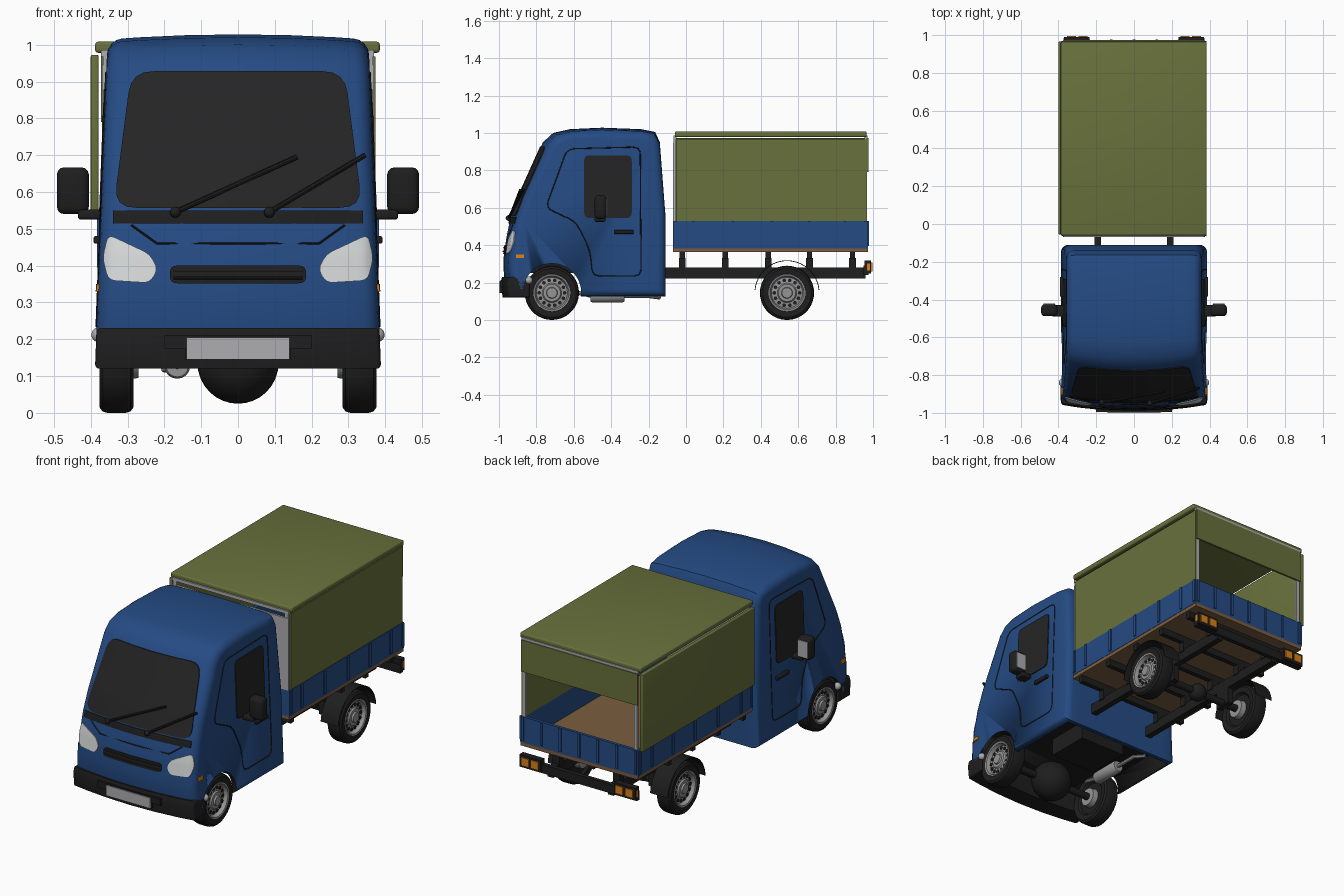
import bpy, bmesh, math
from mathutils import Vector, Matrix
from mathutils.bvhtree import BVHTree

if "Cube" in bpy.data.objects:
    bpy.data.objects.remove(bpy.data.objects["Cube"])


def material(name, r, g, b):
    m = bpy.data.materials.new(name)
    m.use_nodes = True
    m.diffuse_color = (r, g, b, 1)
    m.node_tree.nodes["Principled BSDF"].inputs["Base Color"].default_value = (r, g, b, 1)
    return m


BLUE = material("blue_paint", .018, .07, .23)
BLACK = material("black_plastic", .013, .013, .013)
GLASS = material("dark_glass", .018, .018, .018)
OLIVE = material("olive_canvas", .14, .165, .045)
WOOD = material("brown_wood", .2, .11, .05)
GREY = material("light_grey", .42, .42, .44)
STEEL = material("wheel_steel", .3, .3, .3)
LAMP = material("headlight_white", .68, .7, .7)
ORANGE = material("orange_lens", .7, .22, .01)
SIDES = (("left", 1), ("right", -1))


def finish(name, bm, *mats):
    bmesh.ops.recalc_face_normals(bm, faces=bm.faces)
    me = bpy.data.meshes.new(name)
    bm.to_mesh(me)
    bm.free()
    for m in mats:
        me.materials.append(m)
    me.shade_smooth()
    me.set_sharp_from_angle(angle=.6)
    ob = bpy.data.objects.new(name, me)
    bpy.context.collection.objects.link(ob)
    return ob


def box(name, xs, ys, zs, mat, bevel=0):
    bm = bmesh.new()
    lo, hi = (Vector(p) for p in zip(*(sorted(a) for a in (xs, ys, zs))))
    bmesh.ops.create_cube(bm, size=1)
    for v in bm.verts:
        v.co = (lo + hi) / 2 + v.co * (hi - lo)
    if bevel:
        bmesh.ops.bevel(bm, geom=bm.edges[:], offset=bevel, segments=3, profile=.5, affect='EDGES')
    return finish(name, bm, mat)


def lathe(name, profile, centre, side, mat, n=36):
    """Revolve (radius, offset) points about the x axis."""
    bm = bmesh.new()
    vs = [bm.verts.new((side * x, r, 0)) for r, x in profile]
    es = [bm.edges.new(p) for p in zip(vs, vs[1:])]
    bmesh.ops.spin(bm, geom=vs + es, axis=(1, 0, 0), cent=(0, 0, 0), angle=math.tau, steps=n)
    bmesh.ops.remove_doubles(bm, verts=bm.verts, dist=.0005)
    bmesh.ops.translate(bm, verts=bm.verts, vec=centre)
    return finish(name, bm, mat)


def sphere(name, centre, r, mat):
    bm = bmesh.new()
    bmesh.ops.create_uvsphere(bm, u_segments=24, v_segments=16, radius=r,
                              matrix=Matrix.Translation(centre))
    return finish(name, bm, mat)


def tube(name, pts, r, mat, cyclic=False):
    cu = bpy.data.curves.new(name, 'CURVE')
    cu.dimensions, cu.bevel_depth, cu.bevel_resolution = '3D', r, 2
    cu.use_fill_caps = True
    sp = cu.splines.new('POLY')
    sp.points.add(len(pts) - 1)
    sp.use_cyclic_u = cyclic
    for p, q in zip(sp.points, pts):
        p.co = (*q, 1)
    tmp = bpy.data.objects.new(name + "_path", cu)
    bm = bmesh.new()
    bm.from_mesh(tmp.to_mesh())
    bpy.data.objects.remove(tmp)
    return finish(name, bm, mat)


def rounded(pts, r):
    """Round the corners of a flat outline."""
    out, pts = [], [Vector(p) for p in pts]
    for i, p in enumerate(pts):
        a, b = pts[i - 1] - p, pts[(i + 1) % len(pts)] - p
        a, b = (p + d.normalized() * min(r, d.length * .45) for d in (a, b))
        out += [a * (1 - t) ** 2 + p * 2 * t * (1 - t) + b * t * t for t in (0, .25, .5, .75, 1)]
    return out


def rect(u0, u1, v0, v1):
    return [(u0, v0), (u1, v0), (u1, v1), (u0, v1)]


def half_width(z):
    return .393 - .038 * z


def loft(profile, bevel):
    """Bowed shell from a side profile, tapering upward."""
    bm = bmesh.new()
    rows = []
    for t in (-1, -.75, -.4, 0, .4, .75, 1):
        row = []
        for y, z in profile:
            y += .035 * t * t * min(1, max(0, (-.55 - y) / .2))
            z -= .014 * t * t * (z > .9)
            row.append(bm.verts.new((t * half_width(z), y, z)))
        rows.append(row)
    n = len(profile)
    for a, b in zip(rows, rows[1:]):
        for i in range(n):
            bm.faces.new((a[i], a[(i + 1) % n], b[(i + 1) % n], b[i]))
    caps = [bm.faces.new(rows[0]), bm.faces.new(rows[-1])]
    bmesh.ops.recalc_face_normals(bm, faces=bm.faces)
    bmesh.ops.bevel(bm, geom=list({e for f in caps for e in f.edges}), offset=bevel, segments=4,
                    profile=.5, affect='EDGES', clamp_overlap=False)
    return bm


# Cab shell
bm = loft([(-.11, .125), (-.11, .56), (-.14, .95), (-.165, 1.005), (-.24, 1.02), (-.45, 1.028),
           (-.62, 1.02), (-.71, 1.0), (-.765, .95), (-.9, .65), (-.94, .54), (-.962, .43),
           (-.977, .32), (-.972, .2), (-.95, .125)], .04)
cab_tree = BVHTree.FromBMesh(bm)
cab = finish("cab", bm, BLUE, BLACK)

# Wheel arches and open underside
cutters = [box("underside_cutter", (-.355, .355), (-.9, -.135), (0, .25), BLUE)]
for side, s in SIDES:
    cutters.append(lathe(side + "_arch_cutter", [(0, 0), (.157, 0), (.157, .3), (0, .3)],
                         (s * .26, -.717, .145), s, BLUE))
for c in cutters:
    c.hide_render = True
    c.data.materials.append(BLACK)
    for f in c.data.polygons:
        f.material_index = 1
    mod = cab.modifiers.new("cut", 'BOOLEAN')
    mod.operation, mod.object, mod.solver = 'DIFFERENCE', c, 'EXACT'
dg = bpy.context.evaluated_depsgraph_get()
dg.update()
cut_mesh = bpy.data.meshes.new_from_object(cab.evaluated_get(dg))
cab.modifiers.clear()
cab.data = cut_mesh
for c in cutters:
    bpy.data.objects.remove(c)


def project(u, v, s=0, lift=0):
    """Drop a point on the cab: front if s is 0, else the side s."""
    origin, d = ((s * 2, u, v), Vector((-s, 0, 0))) if s else ((u, -2, v), Vector((0, 1, 0)))
    hit = cab_tree.ray_cast(Vector(origin), d)[0]
    if hit is None:
        hit = Vector((s * half_width(v), u, v)) if s else Vector((u, -.9, v))
    return hit - d * lift


def plate(name, outline, mat, s=0, lift=.005):
    bm = bmesh.new()
    bm.faces.new([bm.verts.new((u, v, 0)) for u, v in outline])
    for axis in (0, 1):
        vals = [p[axis] for p in outline]
        lo, hi = min(vals), max(vals)
        for k in range(1, 10):
            co, no = Vector((0, 0, 0)), Vector((0, 0, 0))
            co[axis], no[axis] = lo + (hi - lo) * k / 10, 1
            bmesh.ops.bisect_plane(bm, geom=bm.verts[:] + bm.edges[:] + bm.faces[:],
                                   plane_co=co, plane_no=no, dist=1e-5)
    for v in bm.verts:
        v.co = project(v.co.x, v.co.y, s, lift)
    ext = bmesh.ops.extrude_face_region(bm, geom=bm.faces[:])["geom"]
    inward = Vector((-s, 0, 0)) if s else Vector((0, 1, 0))
    bmesh.ops.translate(bm, verts=[g for g in ext if isinstance(g, bmesh.types.BMVert)],
                        vec=inward * (lift + .003))
    return finish(name, bm, mat)


# Front of the cab
plate("windscreen", rounded([(-.338, .557), (.338, .557), (.29, .928), (-.29, .928)], .06), GLASS)
plate("wiper_panel", rect(-.34, .34, .515, .55), BLACK)
tube("bonnet_seam", [project(x, z) for x, z in ((-.29, .51), (-.22, .46), (0, .46), (.22, .46), (.29, .51))],
     .003, BLACK)
plate("grille", rounded(rect(-.185, .185, .352, .4), .02), BLACK)
for z in (.366, .386):
    tube("grille_slat", [project(x, z, 0, .006) for x in (-.175, -.09, 0, .09, .175)], .004, GLASS)
for side, s in SIDES:
    lamp = [(.353, .485), (.24, .432), (.217, .39), (.24, .353), (.352, .36), (.368, .42)]
    plate(side + "_headlight", rounded([(s * x, z) for x, z in lamp], .02), LAMP)
for name, a, b in (("right_wiper", (-.17, .545), (.16, .695)), ("left_wiper", (.085, .545), (.345, .7))):
    p, q = (project(max(-.3, min(.3, x)), z, 0, .014) for x, z in (a, b))
    q.x = b[0]
    tube(name, [p, q], .007, BLACK)
    sphere(name + "_pivot", p, .015, BLACK)

# Bumper and number plate
finish("front_bumper", loft([(-.87, .12), (-.87, .23), (-.983, .23), (-.992, .2), (-.98, .12)], .012), BLACK)
box("plate_holder", (-.2, .2), (-.994, -.95), (.175, .212), BLACK)
box("number_plate", (-.14, .14), (-1, -.993), (.145, .205), GREY)
box("plate_backing", (-.142, .142), (-.994, -.96), (.143, .207), BLACK)

# Doors, side lamps and mirrors
door = [(-.75, .6), (-.635, .915), (-.245, .925), (-.24, .235), (-.5, .235), (-.515, .375), (-.59, .525)]
for side, s in SIDES:
    tube(side + "_door_seam", [project(y, z, s) for y, z in rounded(door, .04)], .003, BLACK, True)
    plate(side + "_door_window", rounded(rect(-.545, -.29, .545, .88), .03), GLASS, s)
    box(side + "_door_handle", (s * .37, s * .392), (-.385, -.28), (.46, .48), BLACK, .004)
    plate(side + "_turn_signal", rect(-.91, -.865, .33, .35), ORANGE, s, .006)
    sphere(side + "_fog_lamp", (s * .378, -.84, .212), .02, GREY)
    box(side + "_mirror", (s * .405, s * .492), (-.488, -.425), (.54, .667), BLACK, .02)
    box(side + "_mirror_glass", (s * .417, s * .48), (-.426, -.421), (.555, .65), GREY)
    box(side + "_mirror_arm", (s * .36, s * .435), (-.49, -.43), (.525, .552), BLACK, .008)

# Wheels
for end, wy in (("front", -.717), ("rear", .54)):
    for side, s in SIDES:
        n, c = f"{side}_{end}_", Vector((s * .33, wy, .145))
        lathe(n + "tyre", [(0, -.03), (.09, -.03), (.1, -.042), (.13, -.046), (.141, -.038), (.145, -.025),
                           (.145, .025), (.141, .038), (.13, .046), (.098, .042), (.09, .03)], c, s, BLACK)
        lathe(n + "rim", [(.101, .04), (.099, .046), (.091, .044), (.083, .022), (.052, .028),
                          (.046, .036), (.03, .036), (.027, .046), (0, .046)], c, s, STEEL)
        lathe(n + "brake_drum", [(0, -.06), (.05, -.06), (.055, -.028)], c, s, STEEL)
        bm = bmesh.new()
        for k in range(14):
            a = math.tau * k / 14
            spot = c + Vector((s * .026, .068 * math.cos(a), .068 * math.sin(a)))
            bmesh.ops.create_cone(bm, cap_ends=True, segments=10, radius1=.01, radius2=.01, depth=.006,
                                  matrix=Matrix.Translation(spot) @ Matrix.Rotation(math.pi / 2, 4, 'Y'))
        finish(n + "rim_holes", bm, BLACK)
    lathe(end + "_axle", [(.02, -.29), (.02, .29)], (0, wy, .145), 1, BLACK)

# Rear mudguards
for side, s in SIDES:
    bm = bmesh.new()
    rows = [[bm.verts.new((s * x, .54 + r * math.cos(a), .145 + r * math.sin(a)))
             for x, r in ((.27, .17), (.382, .17), (.382, .174), (.27, .174))]
            for a in (math.radians(5 + 10 * k) for k in range(18))]
    for a, b in zip(rows, rows[1:]):
        for i in range(4):
            bm.faces.new((a[i], a[i - 1], b[i - 1], b[i]))
    finish(side + "_mudguard", bm, BLACK)

# Chassis and running gear
for side, s in SIDES:
    box(side + "_chassis_rail", (s * .175, s * .21), (-.2, .96), (.222, .28), BLACK)
    box(side + "_axle_mount", (s * .175, s * .21), (.49, .59), (.13, .225), BLACK)
    box(side + "_tail_lamp", (s * .235, s * .37), (.955, .99), (.248, .318), BLACK)
    for x in (.27, .332):
        box(side + "_tail_lens", (s * (x - .024), s * (x + .024)), (.988, .996), (.26, .306), ORANGE)
    box(side + "_tail_lens_side", (s * .368, s * .373), (.968, .985), (.265, .302), ORANGE)
for y in (-.02, .21, .44, .66, .89):
    box("cross_member", (-.36, .36), (y - .014, y + .014), (.325, .364), BLACK)
    for s in (-1, 1):
        box("cross_bracket", (s * .17, s * .215), (y - .018, y + .018), (.27, .33), BLACK)
box("rear_bar", (-.37, .37), (.95, .975), (.24, .29), BLACK)
sphere("rear_differential", (0, .54, .145), .05, BLACK)
sphere("drive_motor", (0, -.7, .135), .11, BLACK)
box("battery_box", (-.13, .16), (-.5, -.25), (.15, .26), BLACK)
muffler = lathe("muffler", [(0, -.09), (.03, -.09), (.035, -.08), (.035, .08), (.03, .09), (0, .09)],
                (0, 0, 0), 1, STEEL)
muffler.rotation_euler.z = math.pi / 2
muffler.location = (-.165, -.42, .128)
tube("exhaust_pipe", [(-.165, -.6, .15), (-.165, -.5, .128), (-.165, -.2, .128), (-.2, -.14, .12)], .011, STEEL)

# Load bed with ribbed boards
box("bed_floor", (-.375, .375), (-.07, .972), (.362, .382), WOOD)
box("tailgate", (-.375, .375), (.955, .972), (.382, .53), BLUE)
box("headboard", (-.375, .375), (-.07, -.055), (.382, .53), BLUE)
for side, s in SIDES:
    box(side + "_sideboard", (s * .36, s * .377), (-.07, .972), (.382, .53), BLUE)
    for y in (-.055, .04, .25, .46, .66, .85, .96):
        box(side + "_board_rib", (s * .375, s * .383), (y - .008, y + .008), (.395, .528), BLUE)
for k in range(7):
    x = -.36 + .12 * k
    box("tailgate_rib", (x - .007, x + .007), (.97, .978), (.395, .528), BLUE)

# Canvas cover and its frame
box("canvas_roof", (-.388, .385), (-.06, .965), (.978, 1.008), OLIVE, .008)
box("left_canvas", (.358, .373), (-.052, .965), (.525, .968), OLIVE)
box("right_canvas", (-.4, -.379), (-.055, .965), (.525, .972), OLIVE, .004)
box("rear_flap", (-.372, .37), (.963, .975), (.79, .972), OLIVE)
box("front_panel", (-.37, .37), (-.07, -.058), (.53, .945), GREY)
for y in (-.06, .962):
    box("roof_rail", (-.372, .37), (y - .008, y + .008), (.968, .986), GREY)
    for s in (-1, 1):
        box("cover_post", (s * .345, s * .366), (y - .008, y + .006), (.382, .975), GREY)
